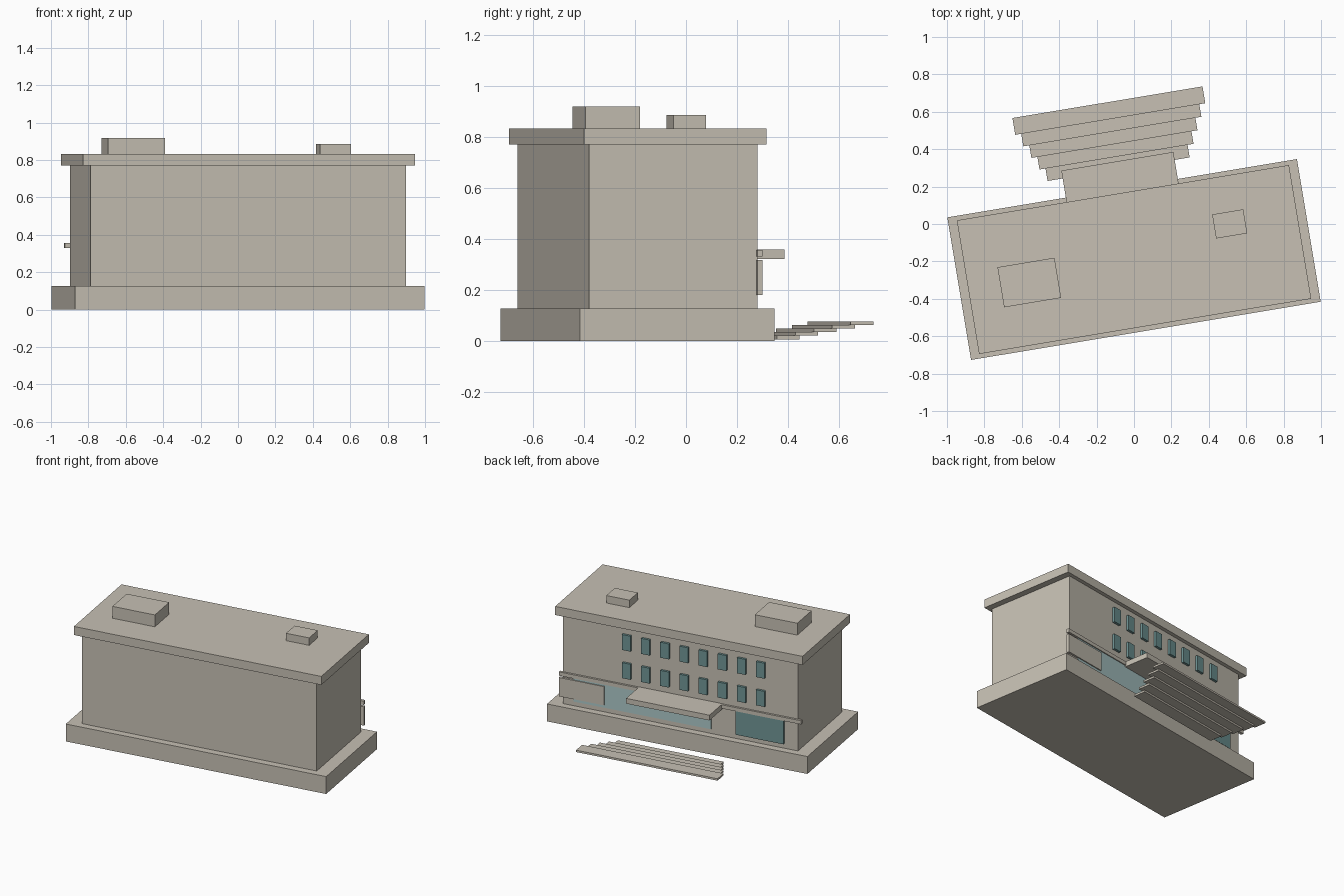
import bpy
import math
from mathutils import Matrix, Vector

cube = bpy.data.objects.get("Cube")
if cube:
    bpy.data.objects.remove(cube, do_unlink=True)

# The whole site is turned slightly about the building's centre
SITE = Matrix.Translation((0, -0.19, 0)) @ Matrix.Rotation(math.radians(9.45), 4, 'Z')


def material(name, rgb):
    mat = bpy.data.materials.new(name)
    mat.use_nodes = True
    color = (*rgb, 1)
    mat.diffuse_color = color
    mat.node_tree.nodes["Principled BSDF"].inputs["Base Color"].default_value = color
    return mat


stone = material("warm stone", (0.57, 0.53, 0.455))
dark_glass = material("dark teal glass", (0.16, 0.30, 0.30))
light_glass = material("pale blue glass", (0.41, 0.58, 0.58))


def box(name, xs, ys, zs, mat=stone):
    """Box between the given limits, in the building's own axes."""
    low, high = Vector((xs[0], ys[0], zs[0])), Vector((xs[1], ys[1], zs[1]))
    bpy.ops.mesh.primitive_cube_add(size=1)
    obj = bpy.context.object
    obj.name = name
    obj.data.transform(Matrix.Diagonal((*(high - low), 1)))
    obj.matrix_world = SITE @ Matrix.Translation((low + high) / 2)
    obj.data.materials.append(mat)
    return obj


def centred(name, length, depth, zs):
    return box(name, (-length / 2, length / 2), (-depth / 2, depth / 2), zs)


# Main masses
centred("plinth", 1.895, 0.773, (0, 0.126))
centred("main_block", 1.708, 0.67, (0.126, 0.77))
centred("roof_slab", 1.80, 0.724, (0.77, 0.832))

# Rooftop units
box("large_roof_unit", (-0.727, -0.418), (-0.138, 0.079), (0.832, 0.918))
box("small_roof_unit", (0.452, 0.620), (0.039, 0.169), (0.832, 0.886))

# Entrance side: ledge, canopy, wall panel and ground floor glazing
box("ledge", (-0.884, 0.879), (0.33, 0.35), (0.33, 0.357))
box("canopy", (-0.305, 0.302), (0.33, 0.533), (0.32, 0.358))
box("entrance_panel", (0.55, 0.879), (0.33, 0.35), (0.18, 0.316))
box("entrance_glazing", (-0.225, 0.776), (0.33, 0.343), (0.16, 0.332), light_glass)
box("shop_window", (-0.755, -0.406), (0.33, 0.349), (0.16, 0.332), dark_glass)

# Two rows of upper windows
for row, bottom in enumerate((0.405, 0.609)):
    for col in range(8):
        x = 0.388 - col * 0.1395
        box(f"window_{row + 1}_{col + 1}", (x - 0.031, x + 0.031),
            (0.33, 0.352), (bottom, bottom + 0.112), dark_glass)

# Entrance steps, rising and widening away from the building
for i in range(5):
    half = 0.385 + i * 0.0325
    near = 0.490 + i * 0.068
    z = 0.006 + i * 0.0138
    box(f"step_{i + 1}", (-half - 0.002, half - 0.002), (near, near + 0.091), (z, z + 0.0138))
